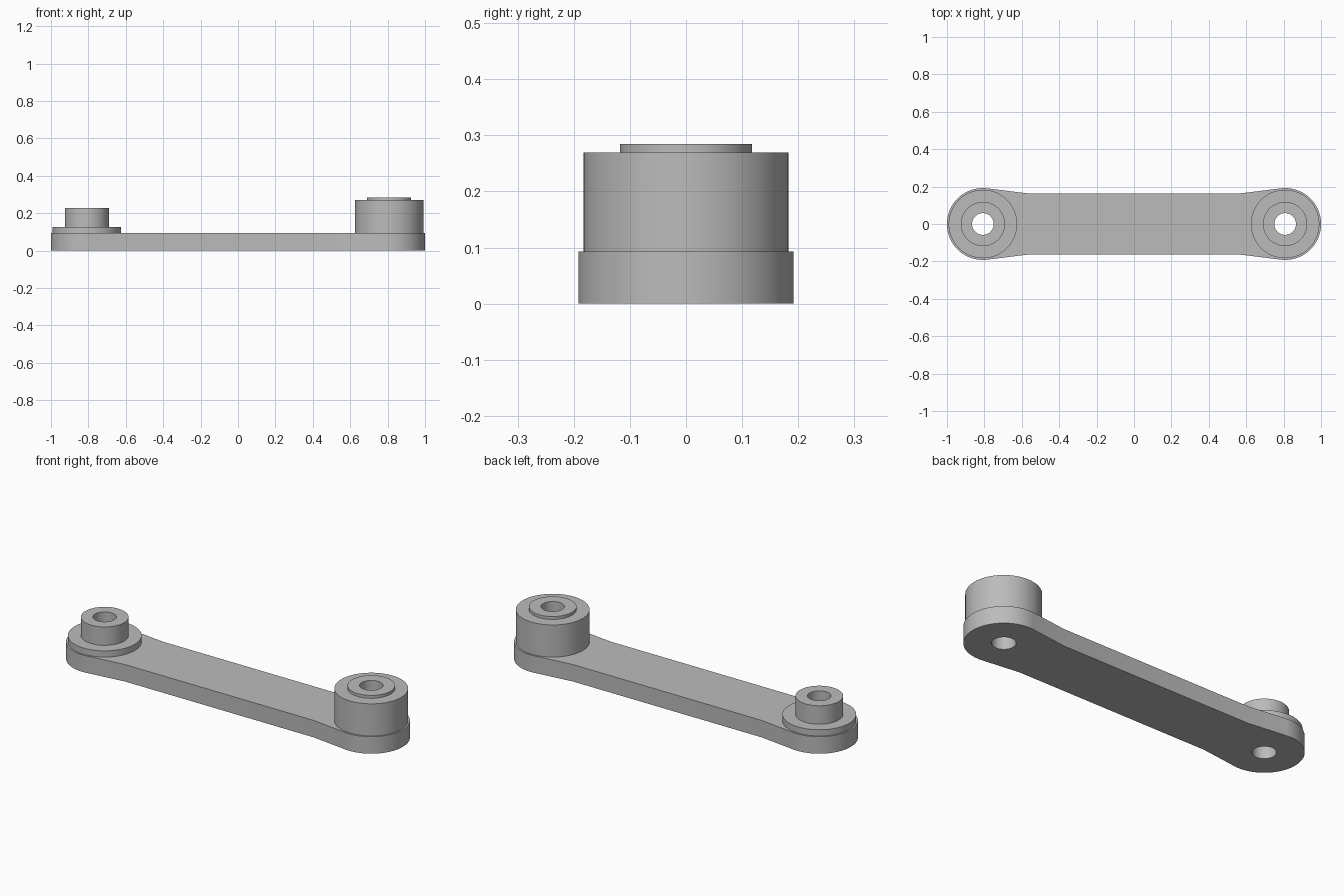
import bpy
import bmesh
from math import acos, atan2, cos, hypot, pi, radians, sin

cube = bpy.data.objects.get("Cube")
if cube:
    bpy.data.objects.remove(cube, do_unlink=True)

SEGMENTS = 96
END_X, END_R = 0.808, 0.192      # rounded ends of the arm
WAIST_X, WAIST_Y = 0.57, 0.164   # corner where the straight middle starts
PLATE_TOP = 0.093
BORE_R, BOSS_R, COLLAR_R = 0.058, 0.118, 0.183

grey = bpy.data.materials.new("plain grey")
grey.use_nodes = True
colour = (0.5, 0.5, 0.5, 1)
grey.diffuse_color = colour
grey.node_tree.nodes["Principled BSDF"].inputs["Base Color"].default_value = colour


def finish(name, bm):
    """Turn a bmesh into a smooth-shaded object with sharp rims."""
    bmesh.ops.recalc_face_normals(bm, faces=bm.faces)
    mesh = bpy.data.meshes.new(name)
    bm.to_mesh(mesh)
    bm.free()
    mesh.materials.append(grey)
    obj = bpy.data.objects.new(name, mesh)
    bpy.context.collection.objects.link(obj)
    bpy.ops.object.select_all(action='DESELECT')
    obj.select_set(True)
    bpy.context.view_layer.objects.active = obj
    bpy.ops.object.shade_smooth_by_angle(angle=radians(30))
    return obj


def arc(cx, radius, start, end, steps):
    return [(cx + radius * cos(start + (end - start) * i / steps),
             radius * sin(start + (end - start) * i / steps))
            for i in range(steps + 1)]


def add_loop(bm, points):
    verts = [bm.verts.new((x, y, 0)) for x, y in points]
    return [bm.edges.new((v, verts[i - 1])) for i, v in enumerate(verts)]


def make_arm():
    """Flat link with tapered necks, round ends and two through bores."""
    dx = WAIST_X - END_X
    tangent = atan2(WAIST_Y, dx) - acos(END_R / hypot(dx, WAIST_Y))
    right = [(WAIST_X, -WAIST_Y)]
    right += arc(END_X, END_R, -tangent, tangent, SEGMENTS // 2)
    right += [(WAIST_X, WAIST_Y)]
    outline = right + [(-x, -y) for x, y in right]
    bm = bmesh.new()
    edges = add_loop(bm, outline)
    for side in (-1, 1):
        edges += add_loop(bm, arc(side * END_X, BORE_R, 0, 2 * pi, SEGMENTS)[:-1])
    bmesh.ops.triangle_fill(bm, edges=edges, use_beauty=True)
    result = bmesh.ops.extrude_face_region(bm, geom=bm.faces[:],
                                           use_keep_orig=True)
    top = [g for g in result["geom"] if isinstance(g, bmesh.types.BMVert)]
    bmesh.ops.translate(bm, verts=top, vec=(0, 0, PLATE_TOP))
    return finish("link_arm", bm)


def make_boss(name, x, step, top):
    """Hollow stepped boss: wide collar below, narrow sleeve above."""
    profile = [(BORE_R, PLATE_TOP), (BORE_R, top), (BOSS_R, top),
               (BOSS_R, step), (COLLAR_R, step), (COLLAR_R, PLATE_TOP)]
    bm = bmesh.new()
    rings = []
    for radius, z in profile:
        rings.append([bm.verts.new((px, py, z)) for px, py in
                      arc(0, radius, 0, 2 * pi, SEGMENTS)[:-1]])
    for k, ring in enumerate(rings):
        below = rings[k - 1]
        for i in range(SEGMENTS):
            bm.faces.new((below[i - 1], below[i], ring[i], ring[i - 1]))
    obj = finish(name, bm)
    obj.location.x = x
    return obj


make_arm()
make_boss("short_boss", -END_X, 0.127, 0.228)
make_boss("tall_boss", END_X, 0.269, 0.285)
